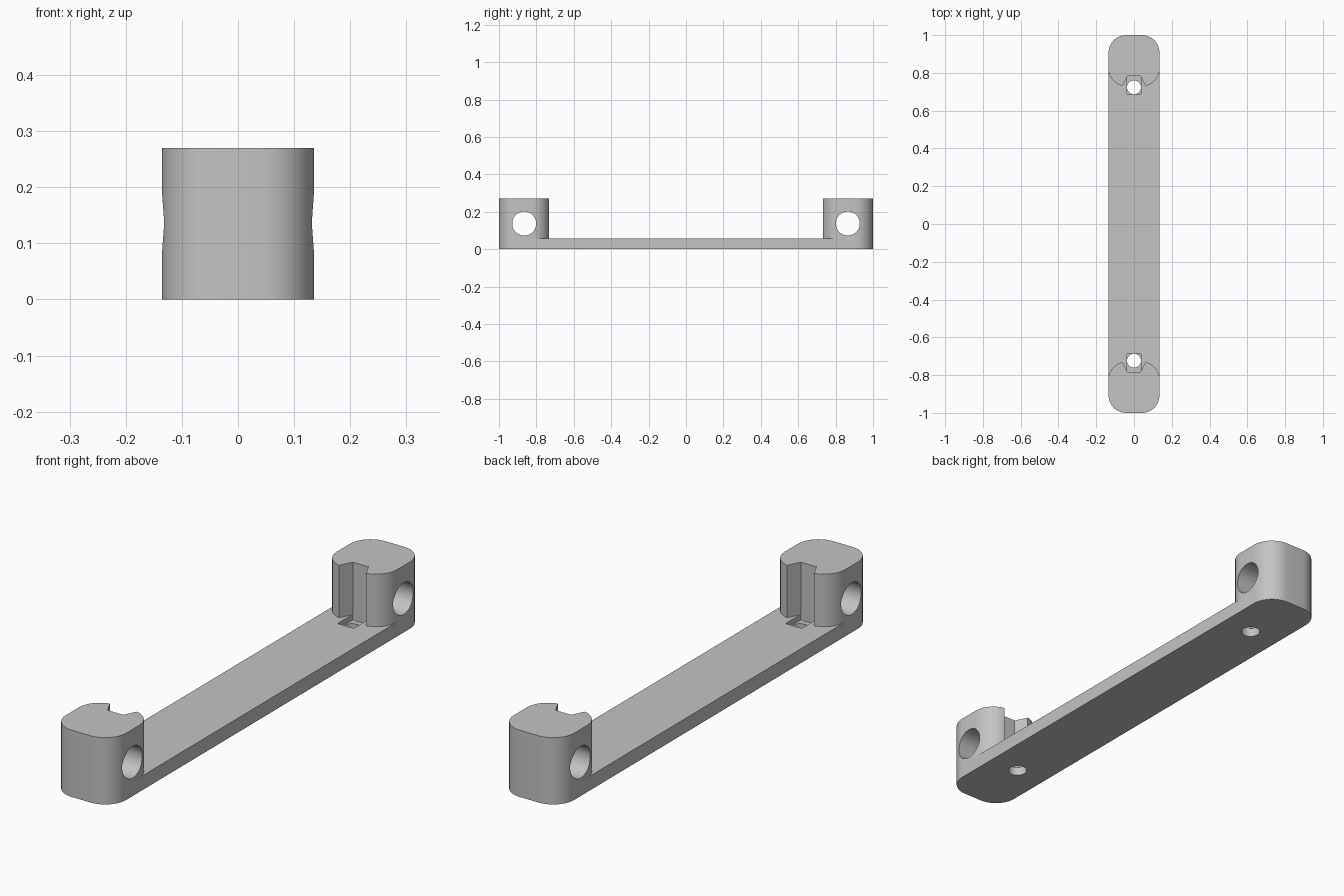
import bpy, bmesh
from math import cos, sin, pi, radians
from mathutils import Matrix

cube = bpy.data.objects.get("Cube")
if cube:
    bpy.data.objects.remove(cube, do_unlink=True)

W = 0.135        # half width
R = 0.093        # corner radius
PLATE_Z = 0.058
TOP_Z = 0.27
POST_Y = 1 - W   # post centre

grey = bpy.data.materials.new("plain grey")
grey.use_nodes = True
colour = (0.55, 0.55, 0.55, 1)
grey.diffuse_color = colour
grey.node_tree.nodes["Principled BSDF"].inputs["Base Color"].default_value = colour


def finish(bm, name):
    bmesh.ops.recalc_face_normals(bm, faces=bm.faces)
    mesh = bpy.data.meshes.new(name)
    bm.to_mesh(mesh)
    bm.free()
    obj = bpy.data.objects.new(name, mesh)
    bpy.context.collection.objects.link(obj)
    mesh.materials.append(grey)
    return obj


def prism(name, outline, z0, z1):
    bm = bmesh.new()
    face = bm.faces.new([bm.verts.new((x, y, z0)) for x, y in outline])
    ext = bmesh.ops.extrude_face_region(bm, geom=[face])
    verts = [g for g in ext["geom"] if isinstance(g, bmesh.types.BMVert)]
    bmesh.ops.translate(bm, verts=verts, vec=(0, 0, z1 - z0))
    return finish(bm, name)


def corner(cx, cy, start, steps=10):
    return [(cx + R * cos(start + pi / 2 * i / steps),
             cy + R * sin(start + pi / 2 * i / steps)) for i in range(steps + 1)]


def rounded(half_y, cy=0):
    a, b = W - R, half_y - R
    return (corner(a, cy + b, 0) + corner(-a, cy + b, pi / 2)
            + corner(-a, cy - b, pi) + corner(a, cy - b, 3 * pi / 2))


def cylinder(radius, depth, matrix):
    bm = bmesh.new()
    bmesh.ops.create_cone(bm, cap_ends=True, segments=48, radius1=radius,
                          radius2=radius, depth=depth, matrix=matrix)
    return finish(bm, "cutter")


def box(x, y0, y1, z0, z1):
    return prism("cutter", [(-x, y0), (x, y0), (x, y1), (-x, y1)], z0, z1)


def cut(obj, cutter):
    cutter.hide_render = True
    mod = obj.modifiers.new("cut", 'BOOLEAN')
    mod.operation, mod.object, mod.solver = 'DIFFERENCE', cutter, 'EXACT'
    bpy.context.view_layer.objects.active = obj
    bpy.ops.object.modifier_apply(modifier=mod.name)
    bpy.data.objects.remove(cutter, do_unlink=True)


def smooth(obj):
    bpy.ops.object.select_all(action='DESELECT')
    obj.select_set(True)
    bpy.context.view_layer.objects.active = obj
    bpy.ops.object.shade_smooth_by_angle(angle=radians(30))


# Base plate with a nut recess and a screw hole near each end
plate = prism("base_plate", rounded(1), 0, PLATE_Z)
for s in (1, -1):
    ends = sorted((s * 0.688, s * 0.783))
    cut(plate, box(0.036, ends[0], ends[1], PLATE_Z - 0.022, 0.1))
    cut(plate, cylinder(0.037, 0.3, Matrix.Translation((0, s * 0.724, 0))))
smooth(plate)

# End posts: rounded square with a tapered notch facing inward
for s, name in ((1, "back_post"), (-1, "front_post")):
    post = prism(name, rounded(W, s * POST_Y), PLATE_Z, TOP_Z)
    notch = [(-0.066, 0.72), (0.066, 0.72), (0.035, 0.783), (-0.035, 0.783)]
    cut(post, prism("cutter", [(x, s * y) for x, y in notch], 0, 0.4))
    # Cross hole through the sides
    cut(post, cylinder(0.064, 0.6, Matrix.Translation((0, s * POST_Y, 0.137))
                       @ Matrix.Rotation(pi / 2, 4, 'Y')))
    smooth(post)
